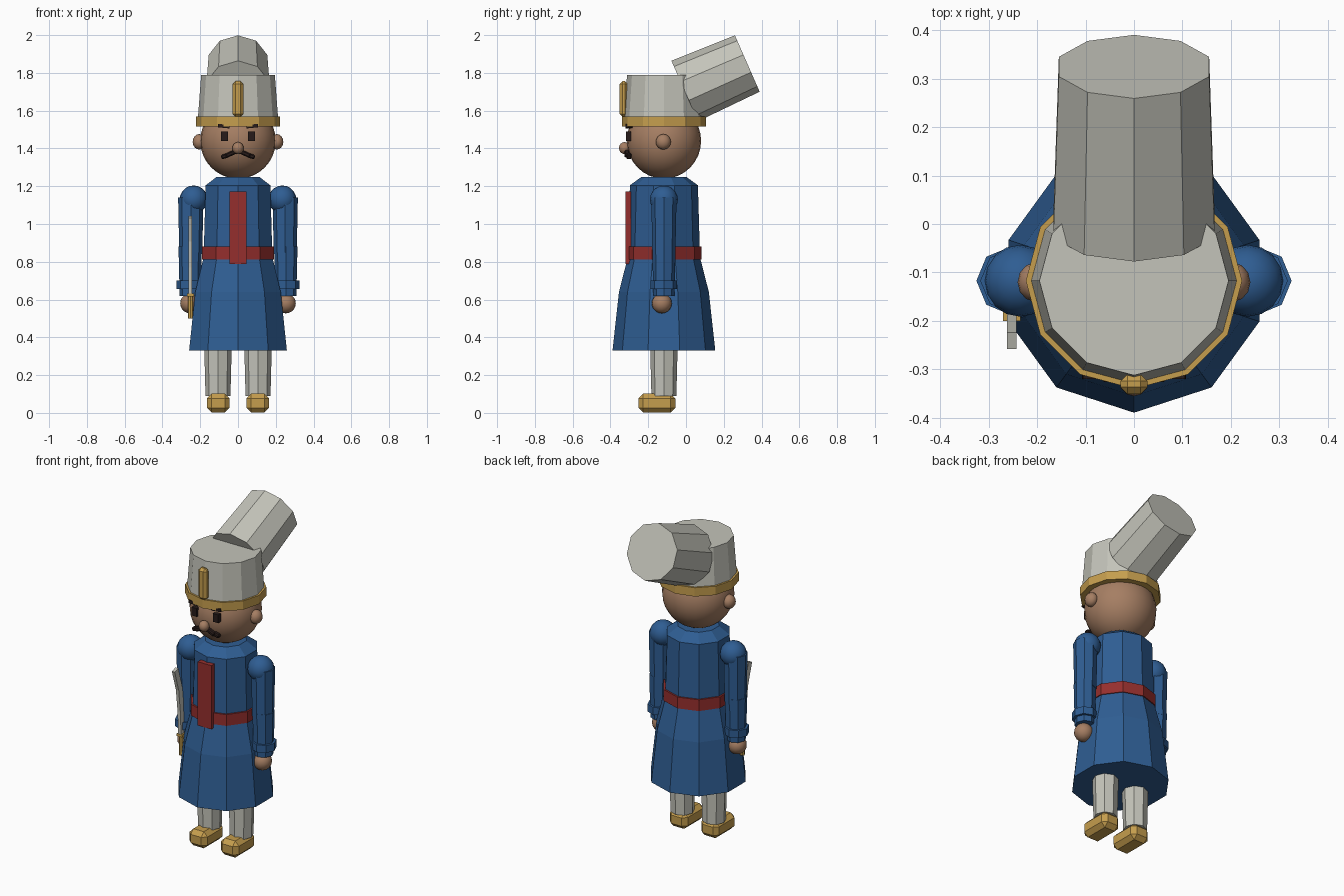
import bpy, bmesh, math
from mathutils import Matrix, Vector

if "Cube" in bpy.data.objects:
    bpy.data.objects.remove(bpy.data.objects["Cube"])

CY = -0.117  # y of the body axis


def material(name, rgb):
    m = bpy.data.materials.new(name)
    m.diffuse_color = (*rgb, 1)
    m.use_nodes = True
    m.node_tree.nodes["Principled BSDF"].inputs["Base Color"].default_value = m.diffuse_color
    return m


BLUE = material("coat blue", (0.028, 0.11, 0.29))
RED = material("sash red", (0.30, 0.028, 0.026))
WHITE = material("off white", (0.55, 0.55, 0.49))
GOLD = material("gold", (0.56, 0.34, 0.075))
SKIN = material("skin", (0.38, 0.21, 0.125))
DARK = material("dark hair", (0.02, 0.011, 0.010))


def finish(name, bm, mat, matrix=Matrix(), smooth=False):
    bmesh.ops.recalc_face_normals(bm, faces=bm.faces[:])
    for f in bm.faces:
        f.smooth = smooth
    mesh = bpy.data.meshes.new(name)
    bm.to_mesh(mesh)
    bm.free()
    mesh.materials.append(mat)
    obj = bpy.data.objects.new(name, mesh)
    obj.matrix_world = matrix
    bpy.context.collection.objects.link(obj)
    return obj


def lathe(name, profile, sides, mat, loc=(0, CY, 0), tilt=0):
    """Faceted turned solid from (radius, z) pairs, first corner facing -y."""
    bm = bmesh.new()
    rings = []
    for r, z in profile:
        angles = [2 * math.pi * i / sides for i in range(sides)]
        rings.append([bm.verts.new((r * math.sin(a), -r * math.cos(a), z)) for a in angles])
    for low, high in zip(rings, rings[1:]):
        for i in range(sides):
            j = (i + 1) % sides
            bm.faces.new((low[i], low[j], high[j], high[i]))
    bm.faces.new(rings[0])
    bm.faces.new(rings[-1])
    return finish(name, bm, mat, Matrix.Translation(loc) @ Matrix.Rotation(tilt, 4, 'X'))


def ball(name, loc, radii, mat, u=20, v=12):
    bm = bmesh.new()
    bmesh.ops.create_uvsphere(bm, u_segments=u, v_segments=v, radius=1)
    bmesh.ops.scale(bm, vec=radii, verts=bm.verts)
    return finish(name, bm, mat, Matrix.Translation(loc), True)


def box(name, loc, size, mat, bevel=0, axis='X', angle=0):
    bm = bmesh.new()
    bmesh.ops.create_cube(bm, size=1)
    bmesh.ops.scale(bm, vec=size, verts=bm.verts)
    if bevel:
        bmesh.ops.bevel(bm, geom=bm.edges[:], offset=bevel, segments=1, affect='EDGES')
    rot = Matrix.Rotation(angle, 4, axis)
    return finish(name, bm, mat, Matrix.Translation(loc) @ rot)


# Coat: flared skirt, torso and collar slope, with belt and front panel
lathe("coat_skirt", [(0.272, 0.33), (0.238, 0.64), (0.192, 0.82)], 10, BLUE)
lathe("coat_torso", [(0.192, 0.80), (0.180, 1.205), (0.118, 1.25)], 10, BLUE)
lathe("belt", [(0.200, 0.812), (0.200, 0.88)], 10, RED)
box("front_panel", (0, -0.305, 0.98), (0.092, 0.03, 0.385), RED)

# Head
ball("head", (0, CY, 1.44), (0.2, 0.197, 0.2), SKIN, 24, 16)
ball("nose", (0, -0.325, 1.402), (0.03, 0.03, 0.032), SKIN, 12, 8)

# Paired parts
for s, side in ((-1, "right"), (1, "left")):
    ball(f"{side}_ear", (s * 0.205, -0.12, 1.435), (0.035, 0.04, 0.041), SKIN, 12, 8)
    box(f"{side}_eye", (s * 0.072, -0.305, 1.465), (0.036, 0.025, 0.05), DARK)
    box(f"{side}_brow", (s * 0.075, -0.302, 1.518), (0.062, 0.035, 0.018), DARK,
        axis='Y', angle=-s * 0.1)
    box(f"{side}_moustache_inner", (s * 0.034, -0.312, 1.374), (0.066, 0.028, 0.024),
        DARK, 0.006, 'Y', s * 0.42)
    box(f"{side}_moustache_tip", (s * 0.07, -0.302, 1.359), (0.04, 0.028, 0.024),
        DARK, 0.006, 'Y', s * 0.3)

    # Arm with shoulder, cuff and hand
    ball(f"{side}_shoulder", (s * 0.235, CY, 1.13), (0.074, 0.074, 0.074), BLUE, 16, 10)
    lathe(f"{side}_upper_arm", [(0.061, 0.85), (0.067, 1.14)], 8, BLUE, (s * 0.25, CY, 0))
    lathe(f"{side}_forearm", [(0.056, 0.62), (0.062, 0.88)], 8, BLUE, (s * 0.253, CY, 0))
    lathe(f"{side}_cuff", [(0.07, 0.655), (0.07, 0.70)], 8, BLUE, (s * 0.255, CY, 0))
    ball(f"{side}_hand", (s * 0.253, -0.128, 0.58), (0.053, 0.053, 0.053), SKIN, 16, 10)

    # Leg and shoe
    lathe(f"{side}_leg", [(0.066, 0.09), (0.074, 0.40)], 8, WHITE, (s * 0.106, CY, 0))
    box(f"{side}_shoe", (s * 0.105, -0.154, 0.052), (0.12, 0.195, 0.1), GOLD, 0.025)

# Hat: gold band, tapered crown, crest and the folded-back tube
lathe("hat_band", [(0.223, 1.515), (0.223, 1.568)], 12, GOLD)
lathe("hat_crown", [(0.213, 1.55), (0.195, 1.79)], 12, WHITE)
box("hat_crest", (0, -0.33, 1.662), (0.056, 0.042, 0.19), GOLD, 0.015)
lathe("hat_tube", [(0.175, 0), (0.163, 0.362)], 10, WHITE, (0, -0.007, 1.704),
      -math.radians(66.3))

# Sabre held upright in the right hand, curving forward towards the tip
SX = -0.252
lathe("sabre_grip", [(0.014, 0.50), (0.014, 0.62)], 8, GOLD, (SX, -0.178, 0))
box("sabre_guard", (SX, -0.175, 0.625), (0.036, 0.05, 0.016), GOLD)
path = [(-0.18, 0.63), (-0.186, 0.77), (-0.202, 0.91), (-0.24, 1.035)]
for i, (a, b) in enumerate(zip(path, path[1:])):
    d = Vector((0, b[0] - a[0], b[1] - a[1]))
    mid = (SX, (a[0] + b[0]) / 2, (a[1] + b[1]) / 2)
    box(f"sabre_blade_{i + 1}", mid, (0.019, 0.036, d.length + 0.006), WHITE,
        axis='X', angle=math.atan2(-d.y, d.z))
